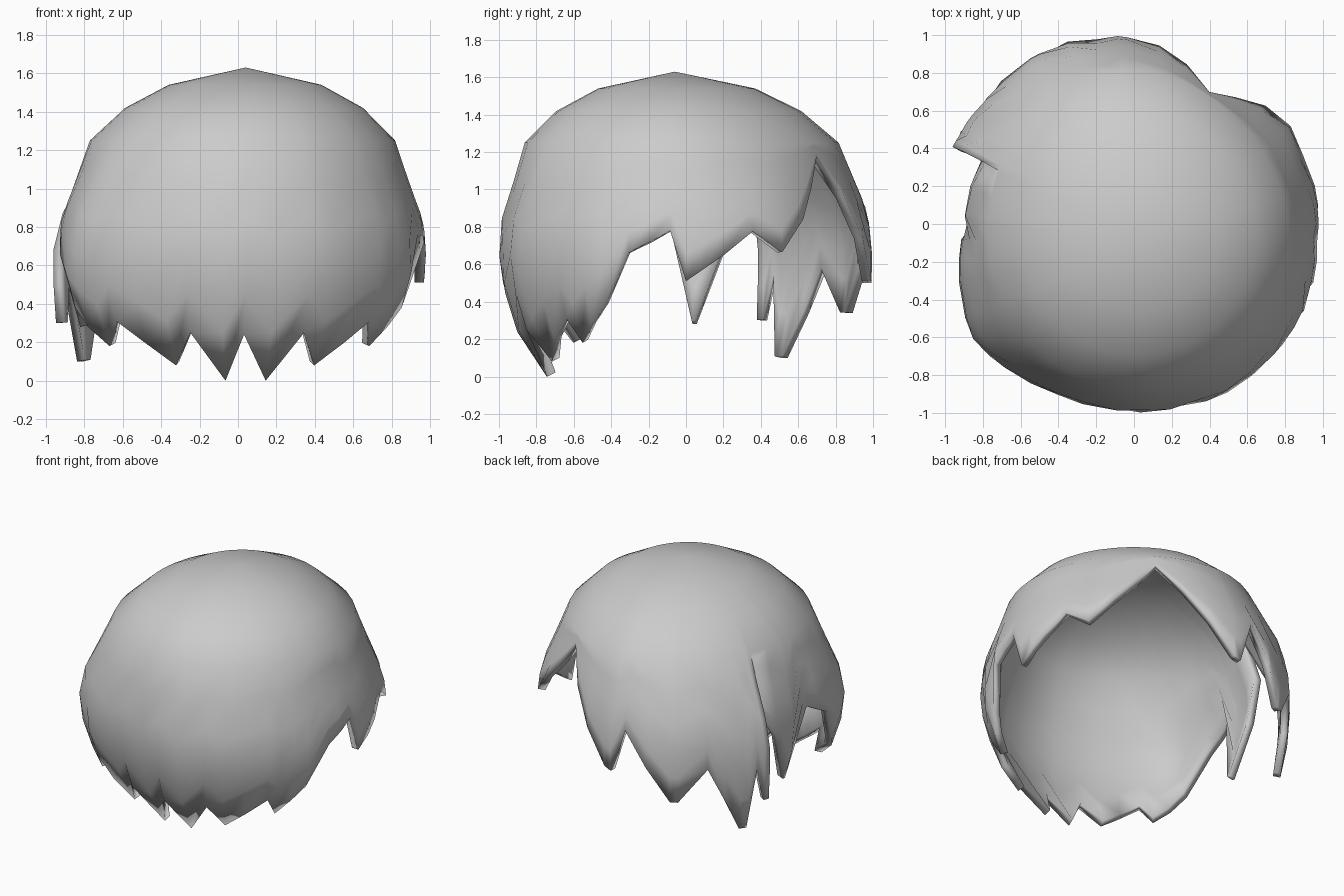
import bpy, bmesh, math

if "Cube" in bpy.data.objects:
    bpy.data.objects.remove(bpy.data.objects["Cube"])

TOP = 1.63
# silhouette: height -> relative radius, for the cap and for the straighter fringe
CAP = [(0, .75), (.23, .9), (.55, 1), (.84, .995), (1.25, .86), (1.42, .67), (1.54, .43), (TOP, 0)]
FRINGE = [(0, .92), (.3, .98), (.6, 1), (.87, .98), (1.25, .86), (1.42, .67), (1.54, .43), (TOP, 0)]

# hem: (azimuth in degrees, height of lower edge), tips and notches alternate
CAP_HEM = [(62, 1.18), (32, .67), (22, .78), (12, .65), (0, .51), (-5, .78), (-18, .66),
           (-27, .38), (-39, .18), (-43, .31), (-61, .08), (-68, .25), (-79, 0), (-88, .24),
           (-95, 0), (-106, .25), (-114, .08), (-132, .31), (-138, .18), (-151, .38),
           (-162, .66), (-175, .78), (-182.5, .28), (-184, .28), (-193, .65), (-203, .9)]
FRINGE_HEM = [(62, 1.18), (92, .52), (95, .5), (101, .82), (119, .34), (122, .34), (133, .58),
              (146, .1), (149, .1), (152, .55), (155, .3), (157, .3)]
# plan outline: (azimuth, radius)
CAP_PLAN = [(62, .89), (33, .98), (0, .98), (-27, 1.01), (-61, 1.02), (-88, 1), (-115, .99),
            (-144, 1.05), (-159, .99), (-180, .9), (-203, .88)]
FRINGE_PLAN = [(62, .89), (77, .95), (101, 1.02), (122, 1.04), (142, 1.03), (157, 1.05)]


def lerp_table(table, x):
    pts = sorted(table)
    if x <= pts[0][0]:
        return pts[0][1]
    for (a, u), (b, v) in zip(pts, pts[1:]):
        if x <= b:
            return u + (v - u) * (x - a) / (b - a)
    return pts[-1][1]


def columns(hem):
    # add columns where the hem points lie far apart
    out = []
    for (a, u), (b, v) in zip(hem, hem[1:]):
        n = max(1, math.ceil(abs(b - a) / 11))
        out += [(a + (b - a) * i / n, u + (v - u) * i / n) for i in range(n)]
    return out + [hem[-1]]


def lobe(a, degrees):
    return max(0, math.cos(a - math.radians(degrees))) ** 4


def surface_point(az, z, plan, profile):
    a = math.radians(az)
    # the crown is narrower across than front to back and flatter at the parting
    crown = (.955 + .015 * math.cos(a) - .03 * math.cos(2 * a) + .02 * math.sin(a)
             - .07 * lobe(a, 50) + .03 * lobe(a, -140))
    w = min(1, max(0, (1.25 - z) / .55))
    r = (crown + (lerp_table(plan, az) - crown) * w) * lerp_table(profile, z)
    s = max(0, (z - .9) / (TOP - .9))
    return (r * math.cos(a) + .04 * s, r * math.sin(a) - .06 * s, z)


def add_sheet(bm, hem, plan, profile):
    # hanging sheet of hair from the crown down to a jagged hem
    grid = []
    for az, low in columns(hem):
        zs = [TOP, 1.54, 1.42, 1.25] + [1.25 + (low - 1.25) * k / 5 for k in range(1, 6)]
        grid.append([bm.verts.new(surface_point(az, z, plan, profile)) for z in zs])
    for c, d in zip(grid, grid[1:]):
        bm.faces.new((c[0], c[1], d[1]))
        for k in range(1, len(c) - 1):
            bm.faces.new((c[k], c[k + 1], d[k + 1], d[k]))


bm = bmesh.new()
add_sheet(bm, CAP_HEM, CAP_PLAN, CAP)
# the fringe closes the gap and bulges over the side hair
add_sheet(bm, FRINGE_HEM, FRINGE_PLAN, FRINGE)
bmesh.ops.remove_doubles(bm, verts=bm.verts, dist=.005)
bmesh.ops.recalc_face_normals(bm, faces=bm.faces)
top = max(bm.faces, key=lambda f: f.calc_center_median().z)
if top.normal.z < 0:
    bmesh.ops.reverse_faces(bm, faces=bm.faces)
me = bpy.data.meshes.new("hair")
bm.to_mesh(me)
bm.free()
hair = bpy.data.objects.new("hair", me)
bpy.context.collection.objects.link(hair)

# thickness of the hair
sol = hair.modifiers.new("thickness", 'SOLIDIFY')
sol.thickness = .05
sol.offset = -1
bpy.context.view_layer.objects.active = hair
hair.select_set(True)
bpy.ops.object.modifier_apply(modifier="thickness")
bpy.ops.object.shade_smooth_by_angle(angle=math.radians(100))
